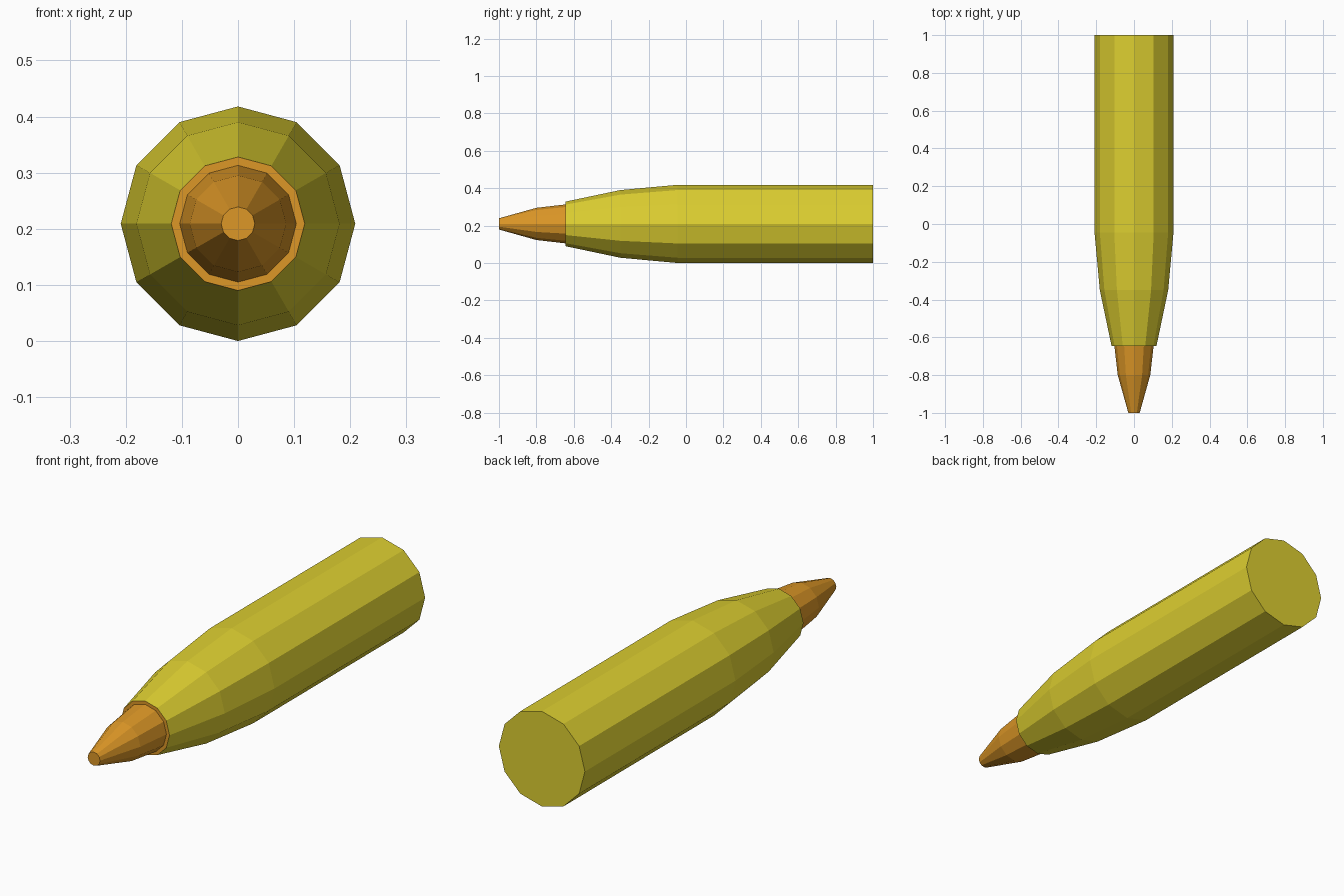
import bpy, bmesh
from math import sin, cos, pi

if "Cube" in bpy.data.objects:
    bpy.data.objects.remove(bpy.data.objects["Cube"])

SIDES = 12
AXIS_Z = 0.209


def material(name, color):
    mat = bpy.data.materials.new(name)
    mat.diffuse_color = color
    mat.use_nodes = True
    mat.node_tree.nodes["Principled BSDF"].inputs["Base Color"].default_value = mat.diffuse_color
    return mat


def lathe(name, profile, mat, cap_first=False, cap_last=False):
    """Turn a (y, radius) profile around the long axis, flat shaded."""
    bm = bmesh.new()
    rings = [[bm.verts.new((r * sin(2 * pi * i / SIDES), y, AXIS_Z + r * cos(2 * pi * i / SIDES)))
              for i in range(SIDES)] for y, r in profile]
    for a, b in zip(rings, rings[1:]):
        for i in range(SIDES):
            j = (i + 1) % SIDES
            bm.faces.new((a[i], a[j], b[j], b[i]))
    if cap_first:
        bm.faces.new(rings[0])
    if cap_last:
        bm.faces.new(rings[-1])
    # Profiles run from back (+y) to front (-y): orient every face outward
    bm.normal_update()
    for f in bm.faces:
        c = f.calc_center_median()
        radial = c.copy()
        radial.y, radial.z = 0, c.z - AXIS_Z
        if radial.length > 0.001 and abs(f.normal.y) < 0.99:
            outward = f.normal.dot(radial) > 0
        else:
            outward = f.normal.y * c.y > 0
        if not outward:
            f.normal_flip()
    mesh = bpy.data.meshes.new(name)
    bm.to_mesh(mesh)
    bm.free()
    mesh.materials.append(mat)
    obj = bpy.data.objects.new(name, mesh)
    bpy.context.collection.objects.link(obj)
    return obj


brass = material("brass", (0.72, 0.62, 0.03, 1))
copper = material("copper", (0.72, 0.31, 0.02, 1))

# Straight case with a tapered neck and a closed back
lathe("case", [(1.0, 0.209), (-0.045, 0.209), (-0.35, 0.181), (-0.645, 0.119)],
      brass, cap_first=True)

# Copper tip, including the flat lip that closes the case mouth
lathe("tip", [(-0.645, 0.119), (-0.645, 0.104), (-0.80, 0.086), (-1.0, 0.03)],
      copper, cap_last=True)
